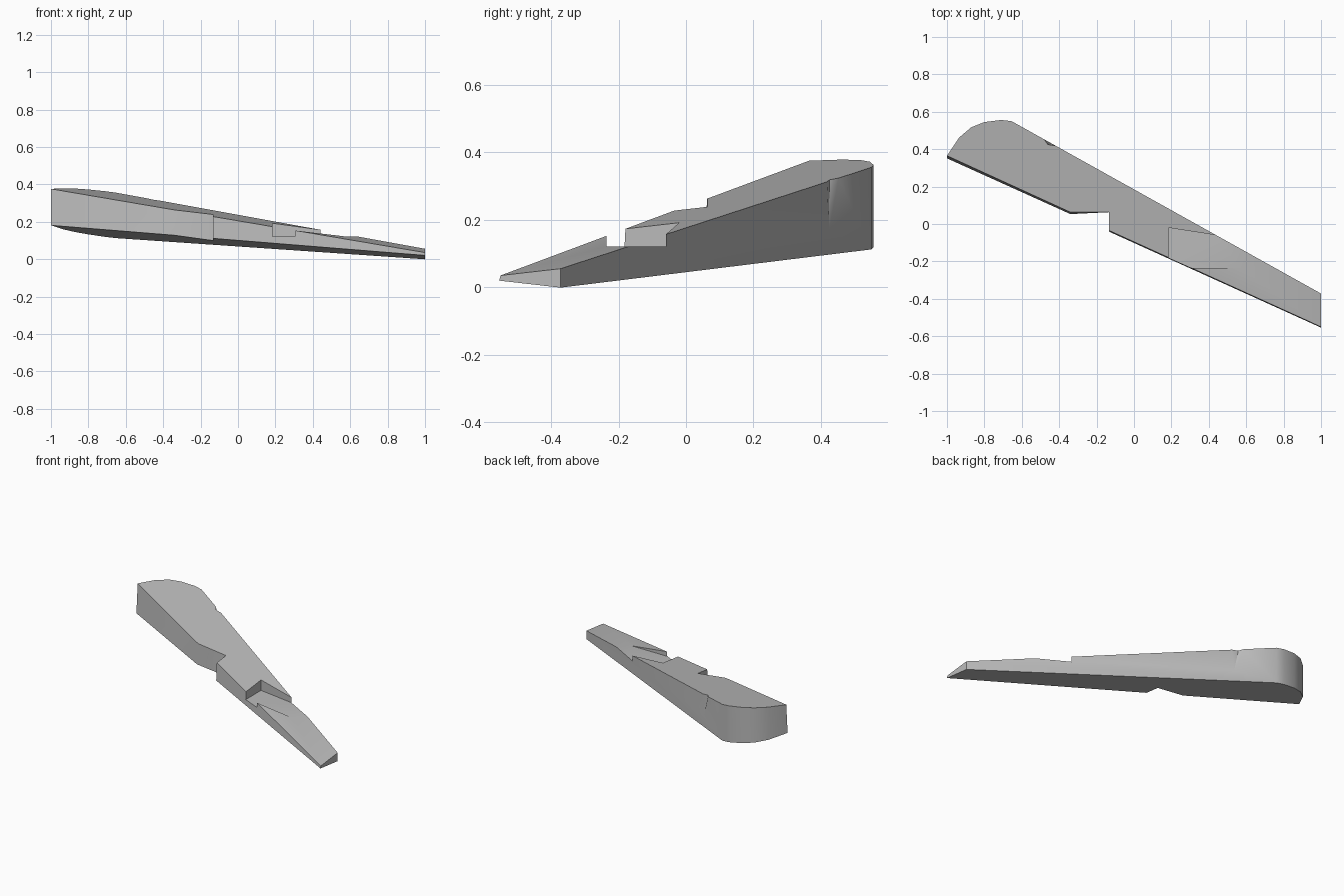
import bpy, bmesh
from mathutils import Vector

if "Cube" in bpy.data.objects:
    bpy.data.objects.remove(bpy.data.objects["Cube"])

grey = bpy.data.materials.new("plain grey")
grey.diffuse_color = (0.5, 0.5, 0.5, 1)
grey.use_nodes = True
grey.node_tree.nodes["Principled BSDF"].inputs["Base Color"].default_value = grey.diffuse_color


def make_prism(name, lower, upper):
    """Solid between two matching loops of points."""
    bm = bmesh.new()
    lo = [bm.verts.new(p) for p in lower]
    up = [bm.verts.new(p) for p in upper]
    n = len(lo)
    bm.faces.new(lo[::-1])
    bm.faces.new(up)
    for i in range(n):
        j = (i + 1) % n
        bm.faces.new((lo[i], lo[j], up[j], up[i]))
    bmesh.ops.recalc_face_normals(bm, faces=bm.faces)
    mesh = bpy.data.meshes.new(name)
    bm.to_mesh(mesh)
    bm.free()
    mesh.materials.append(grey)
    obj = bpy.data.objects.new(name, mesh)
    bpy.context.collection.objects.link(obj)
    return obj


def top_z(x, y):
    return 0.216 - 0.118 * x + 0.114 * y


def bottom_z(x, y):
    return 0.089 - 0.132 * x - 0.114 * y


# Tapered beam: plan outline x, y and the outward lean of the front foot
outline = [
    (-1.0, 0.365, 0.014), (-0.34, 0.063, 0.010), (-0.133, 0.063, 0.0),
    (-0.133, -0.035, 0.006), (1.0, -0.55, 0.004),
    (1.0, -0.372, 0.0), (-0.655, 0.55, 0.0), (-0.71, 0.556, 0.0),
    (-0.80, 0.545, 0.0), (-0.87, 0.517, 0.0), (-0.935, 0.462, 0.0),
]
beam = make_prism(
    "tapered_beam",
    [(x, y - d, bottom_z(x, y - d)) for x, y, d in outline],
    [(x, y, top_z(x, y)) for x, y, d in outline])

# Level-floored notch in the upper side
notch = [(0.185, -0.235), (0.9, -0.235), (0.9, -0.132), (0.185, -0.02)]
notch_cutter = make_prism(
    "notch_cutter",
    [(x, y, 0.122) for x, y in notch],
    [(x, y, 0.5) for x, y in notch])

# Small nick in the back edge, narrowing to a point downwards
apex = Vector((-0.425, 0.424, 0.15))
nick = [(-0.478, 0.452), (-0.46, 0.425), (-0.418, 0.418), (-0.40, 0.46)]
rim = [Vector((x, y, 0.315)) for x, y in nick]
nick_cutter = make_prism(
    "nick_cutter",
    [apex.lerp(p, 0.02) for p in rim],
    [apex.lerp(p, 1.3) for p in rim])

# Cut the beam, then drop the helpers
bpy.context.view_layer.objects.active = beam
beam.select_set(True)
for cutter in (notch_cutter, nick_cutter):
    cutter.hide_render = True
    mod = beam.modifiers.new("cut", "BOOLEAN")
    mod.operation = "DIFFERENCE"
    mod.solver = "EXACT"
    mod.object = cutter
    bpy.ops.object.modifier_apply(modifier=mod.name)
    bpy.data.objects.remove(cutter)

bpy.ops.object.shade_smooth_by_angle(angle=0.5236)
